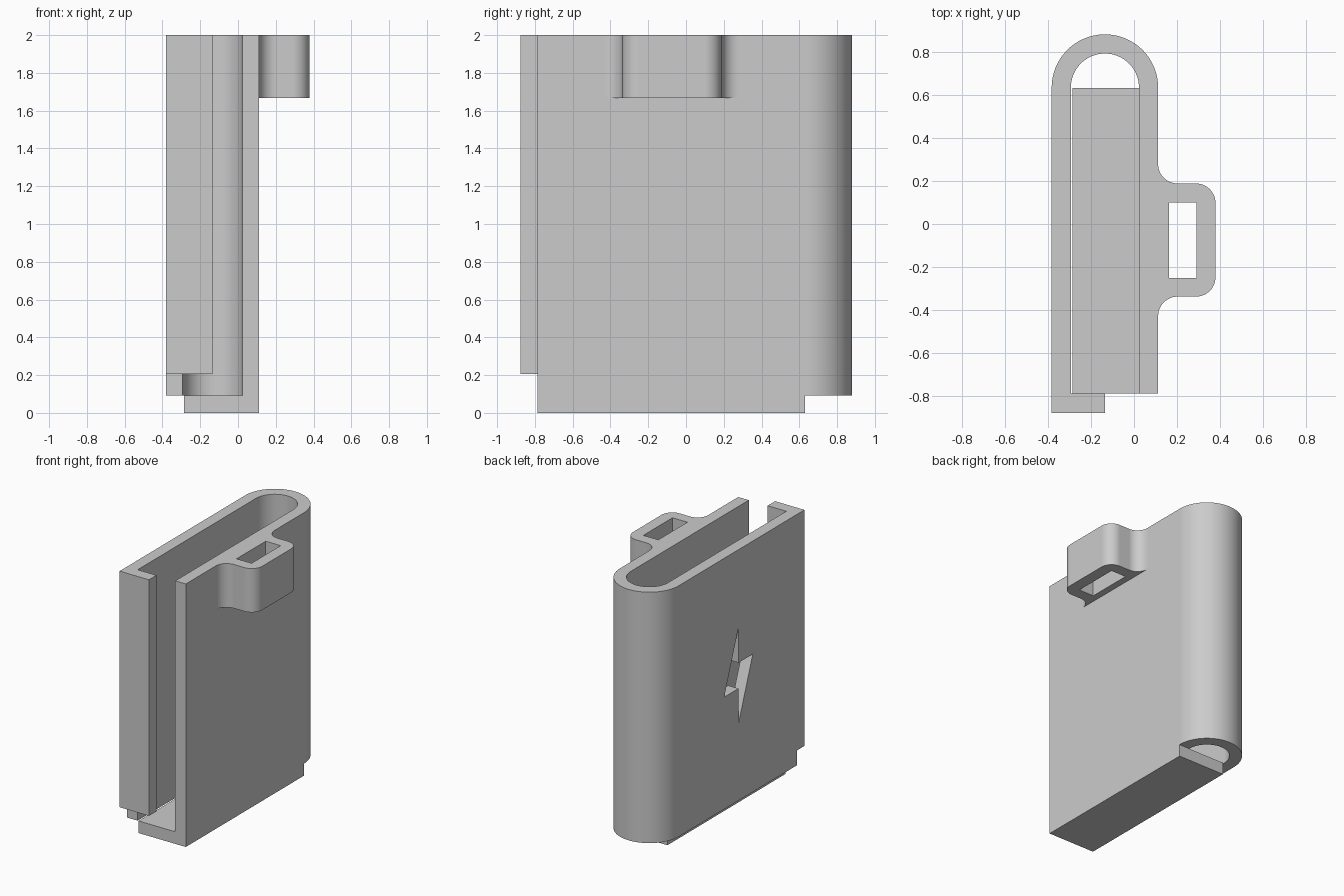
import bpy, bmesh, math
from mathutils import Vector

cube = bpy.data.objects.get("Cube")
if cube:
    bpy.data.objects.remove(cube, do_unlink=True)

grey = bpy.data.materials.new("light grey plastic")
grey.use_nodes = True
grey.diffuse_color = (0.6, 0.6, 0.6, 1)
grey.node_tree.nodes["Principled BSDF"].inputs["Base Color"].default_value = (0.6, 0.6, 0.6, 1)


def extrude(name, points, depth):
    """Solid made by sweeping a closed outline of 3D points along depth."""
    bm = bmesh.new()
    face = bm.faces.new([bm.verts.new(p) for p in points])
    moved = bmesh.ops.extrude_face_region(bm, geom=[face])["geom"]
    verts = [g for g in moved if isinstance(g, bmesh.types.BMVert)]
    bmesh.ops.translate(bm, verts=verts, vec=Vector(depth))
    bmesh.ops.recalc_face_normals(bm, faces=bm.faces[:])
    mesh = bpy.data.meshes.new(name)
    bm.to_mesh(mesh)
    bm.free()
    mesh.materials.append(grey)
    obj = bpy.data.objects.new(name, mesh)
    bpy.context.collection.objects.link(obj)
    return obj


def plan(name, outline, z0, z1):
    return extrude(name, [(x, y, z0) for x, y in outline], (0, 0, z1 - z0))


def box(name, x0, x1, y0, y1, z0, z1):
    return plan(name, [(x0, y0), (x1, y0), (x1, y1), (x0, y1)], z0, z1)


def arc(cx, cy, r, a0, a1, n):
    angles = [math.radians(a0 + (a1 - a0) * i / n) for i in range(n + 1)]
    return [(cx + r * math.cos(a), cy + r * math.sin(a)) for a in angles]


def activate(obj):
    bpy.ops.object.select_all(action="DESELECT")
    obj.select_set(True)
    bpy.context.view_layer.objects.active = obj


def cut(obj, cutter):
    cutter.hide_render = True
    mod = obj.modifiers.new("cut", "BOOLEAN")
    mod.operation = "DIFFERENCE"
    mod.solver = "EXACT"
    mod.object = cutter
    activate(obj)
    bpy.ops.object.modifier_apply(modifier=mod.name)
    bpy.data.objects.remove(cutter, do_unlink=True)


def smooth(obj):
    activate(obj)
    bpy.ops.object.shade_smooth_by_angle(angle=math.radians(30))
    obj.modifiers.new("flat walls", "WEIGHTED_NORMAL").keep_sharp = True


# Main dimensions
MID, BACK, FRONT = -0.135, 0.633, -0.787
OUTER, INNER = 0.247, 0.158
LEFT, RIGHT = MID + OUTER, MID - OUTER
FLOOR, TOP = 0.092, 2.0

# U-shaped sleeve with a rounded back
outline = ([(LEFT, FRONT)] + arc(MID, BACK, OUTER, 0, 180, 48) + [(RIGHT, FRONT)]
           + [(MID - INNER, FRONT)] + arc(MID, BACK, INNER, 180, 0, 48)
           + [(MID + INNER, FRONT)])
sleeve = plan("sleeve", outline, FLOOR, TOP)

# Lightning-shaped opening in the right wall
half = [(0.0, 0.365), (0.0, 0.098), (-0.172, 0.098)]
bolt = half + [(-y, -z) for y, z in half]
cut(sleeve, extrude("bolt_cutter",
                    [(RIGHT - 0.05, y - 0.085, z + 1.042) for y, z in bolt], (0.2, 0, 0)))
smooth(sleeve)

# Floor plate and front retaining lip
box("floor", -0.285, LEFT, FRONT, 0.63, 0, FLOOR)
box("front_lip", RIGHT, MID, -0.877, FRONT, 0.205, TOP)

# Side loop: rounded corners, flared into the wall
R, X1, Y0, Y1 = 0.09, 0.378, -0.337, 0.188
loop = (arc(LEFT + R, Y0 - R, R, 180, 90, 12) + arc(X1 - R, Y0 + R, R, -90, 0, 12)
        + arc(X1 - R, Y1 - R, R, 0, 90, 12) + arc(LEFT + R, Y1 + R, R, 270, 180, 12))
side_loop = plan("side_loop", loop, 1.667, TOP)
cut(side_loop, box("slot_cutter", 0.163, 0.289, -0.25, 0.1, 1.5, 2.2))
smooth(side_loop)
